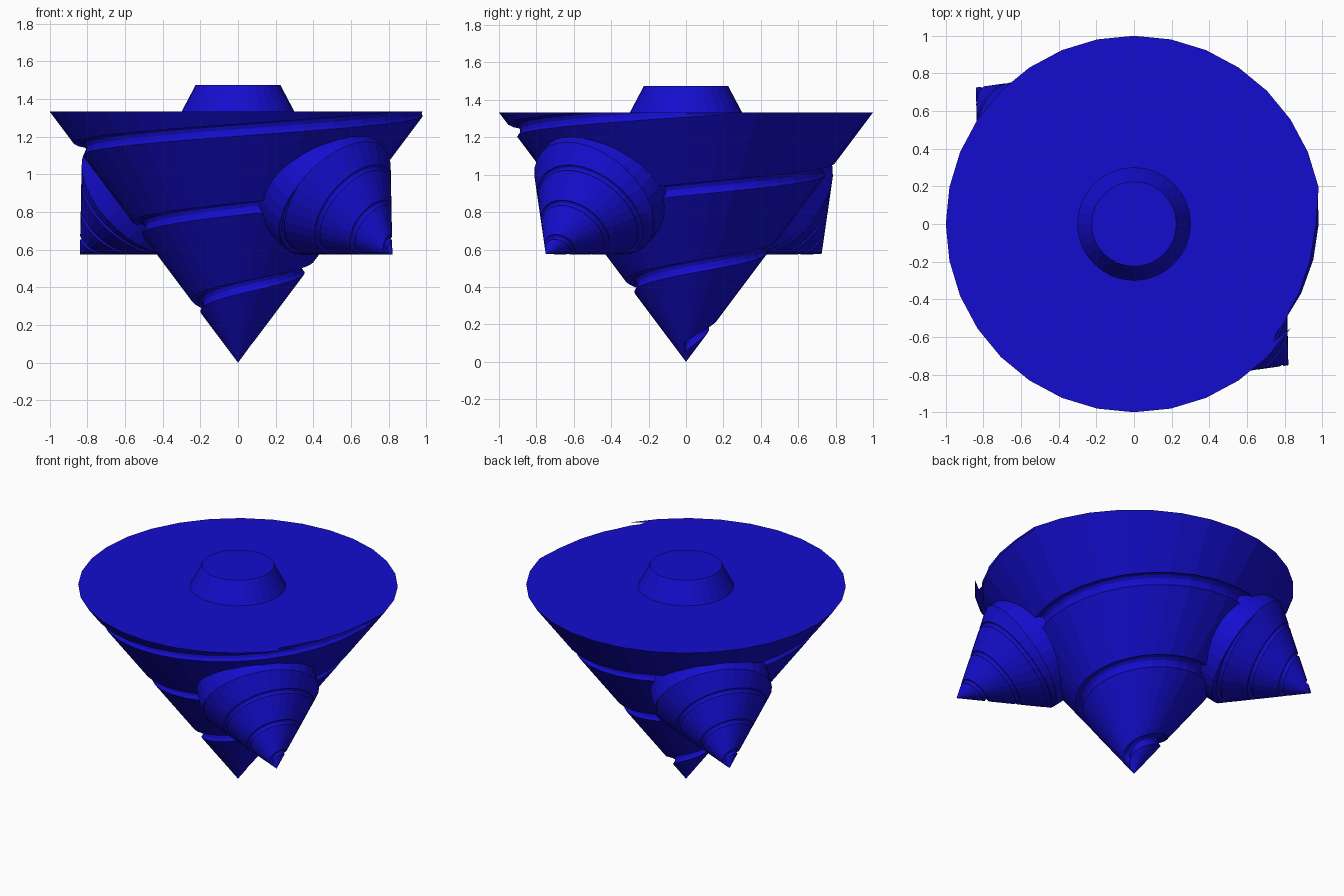
import bpy, bmesh, math
from mathutils import Vector, Matrix

if "Cube" in bpy.data.objects:
    bpy.data.objects.remove(bpy.data.objects["Cube"])

SIDES = 32
HEIGHT = 1.333      # cone height, base radius is 0.75 * height
PITCH = 0.42        # rise of the groove per turn
GROOVE = 0.04       # groove radius

blue = bpy.data.materials.new("blue")
blue.diffuse_color = (0.007, 0.004, 0.62, 1)
blue.use_nodes = True
blue.node_tree.nodes["Principled BSDF"].inputs["Base Color"].default_value = blue.diffuse_color


def finish(name, bm, matrix=None):
    bmesh.ops.recalc_face_normals(bm, faces=bm.faces[:])
    if matrix:
        bm.transform(matrix)
    mesh = bpy.data.meshes.new(name)
    bm.to_mesh(mesh)
    bm.free()
    mesh.materials.append(blue)
    ob = bpy.data.objects.new(name, mesh)
    bpy.context.collection.objects.link(ob)
    return ob


def drill(name, matrix=None):
    """Cone, tip down, with a round groove spiralling three turns up it."""
    bm = bmesh.new()
    # cross-section of one turn: (distance along the slope, depth)
    profile = [(-GROOVE * math.cos(math.pi * k / 6), GROOVE * math.sin(math.pi * k / 6))
               for k in range(7)]
    profile += [(PITCH / 0.8 * 0.5, 0), (PITCH / 0.8 - GROOVE, 0)]
    rows = []
    for i in range(-42, 4 * SIDES + 8):
        ang = 2 * math.pi * i / SIDES
        grooved = 0 <= i <= 3 * SIDES
        row = []
        for along, depth in profile:
            d = depth if grooved else 0
            zg = max(0, 0.08 + PITCH * i / SIDES + along * 0.8)
            r = max(0, 0.75 * zg - 0.8 * d)
            z = zg + 0.6 * d if zg > 0 else 0
            row.append(bm.verts.new((r * math.cos(ang), r * math.sin(ang), z)))
        rows.append(row)
    for a, b in zip(rows, rows[1:]):
        for j in range(len(profile) - 1):
            bm.faces.new((a[j], b[j], b[j + 1], a[j + 1]))
    bmesh.ops.remove_doubles(bm, verts=bm.verts[:], dist=0.0005)
    # flat top
    bmesh.ops.bisect_plane(bm, geom=bm.verts[:] + bm.edges[:] + bm.faces[:], dist=1e-5,
                           plane_co=(0, 0, HEIGHT), plane_no=(0, 0, 1), clear_outer=True)
    rim = [e for e in bm.edges if e.is_boundary and
           all(abs(v.co.z - HEIGHT) < 1e-3 for v in e.verts)]
    bmesh.ops.holes_fill(bm, edges=rim, sides=0)
    return finish(name, bm, matrix)


def frustum(name, r1, r2, z1, z2, matrix=None):
    bm = bmesh.new()
    bmesh.ops.create_cone(bm, cap_ends=True, segments=SIDES, radius1=r1, radius2=r2,
                          depth=z2 - z1,
                          matrix=Matrix.Translation((0, 0, (z1 + z2) / 2)))
    return finish(name, bm, matrix)


# main drill and the knob on top
drill("main_drill")
frustum("top_knob", 0.30, 0.225, HEIGHT, 1.475)

# two small drills tilted outward, each on a round collar sunk into the main cone
size = 0.375
for side, tip, axis in (("front", (0.82, -0.75, 0.575), (-0.611, 0.519, 0.597)),
                        ("back", (-0.84, 0.725, 0.575), (0.611, -0.519, 0.597))):
    turn = Vector(axis).to_track_quat('Z', 'Y').to_matrix().to_4x4()
    place = Matrix.Translation(tip) @ turn @ Matrix.Scale(size, 4)
    drill(side + "_side_drill", place)
    frustum(side + "_collar", 1, 1, HEIGHT, HEIGHT + 0.58, place)
